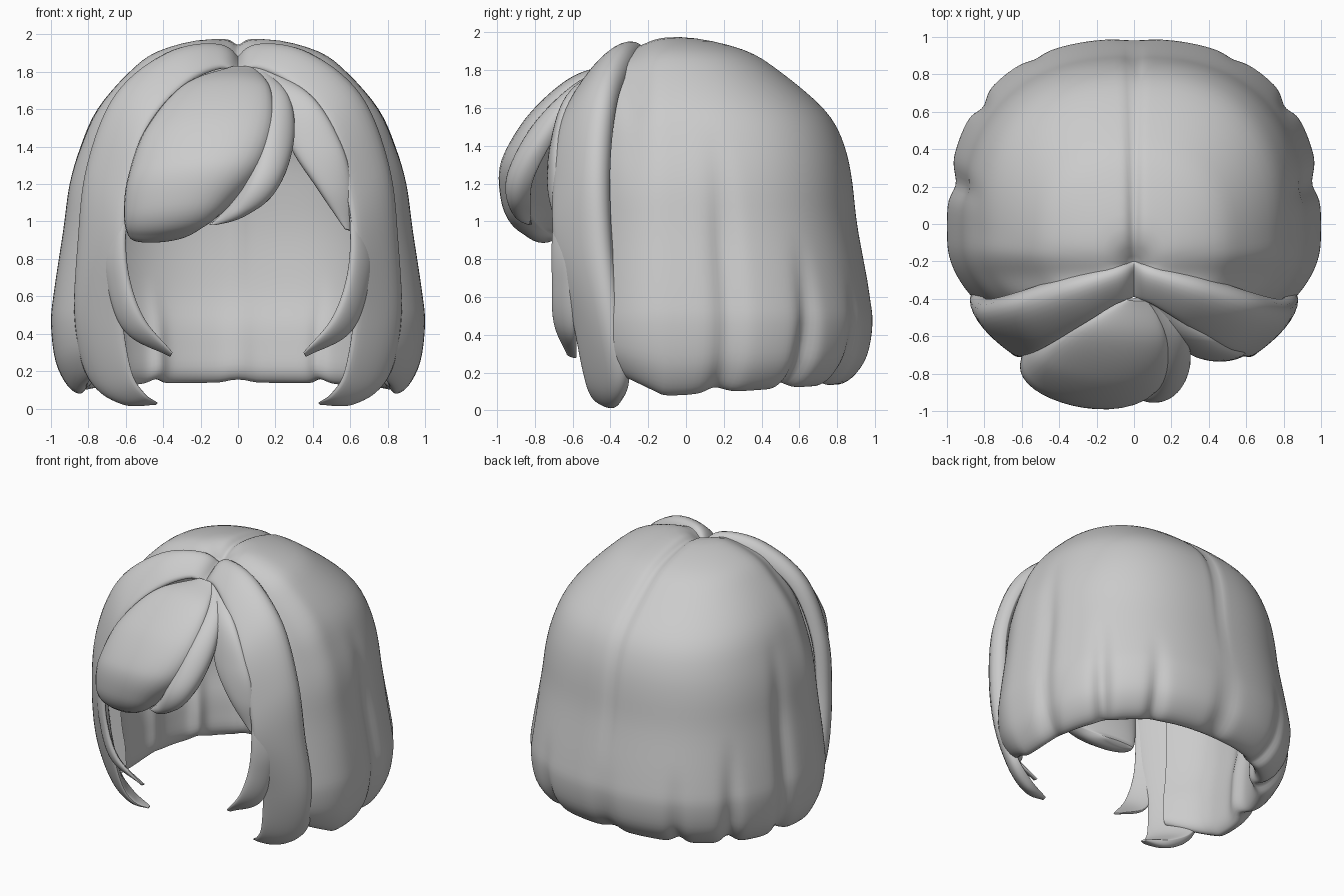
import bpy, bmesh, math
from mathutils import Vector

cube = bpy.data.objects.get("Cube")
if cube:
    bpy.data.objects.remove(cube, do_unlink=True)

grey = bpy.data.materials.new("hair_grey")
grey.use_nodes = True
GREY = (0.6, 0.6, 0.6, 1)
grey.diffuse_color = GREY
grey.node_tree.nodes["Principled BSDF"].inputs["Base Color"].default_value = GREY


def spline(points, steps):
    """Catmull-Rom interpolation of equal-length tuples."""
    pts = [Vector(p) for p in points]
    pts = [2 * pts[0] - pts[1]] + pts + [2 * pts[-1] - pts[-2]]
    out = []
    for a, b, c, d in zip(pts, pts[1:], pts[2:], pts[3:]):
        for i in range(steps):
            t = i / steps
            out.append(0.5 * (2 * b + (c - a) * t + (2 * a - 5 * b + 4 * c - d) * t * t
                              + (3 * b - a - 3 * c + d) * t ** 3))
    out.append(pts[-2])
    return out


def loft(name, rings, closed_ring=True):
    """Skin a list of equal rings and cap both ends."""
    bm = bmesh.new()
    grid = [[bm.verts.new(p) for p in ring] for ring in rings]
    n = len(grid[0])
    for r0, r1 in zip(grid, grid[1:]):
        for j in range(n if closed_ring else n - 1):
            k = (j + 1) % n
            bm.faces.new((r0[j], r0[k], r1[k], r1[j]))
    bm.faces.new(grid[0])
    bm.faces.new(grid[-1])
    bmesh.ops.remove_doubles(bm, verts=bm.verts, dist=0.0005)
    bmesh.ops.recalc_face_normals(bm, faces=bm.faces)
    mesh = bpy.data.meshes.new(name)
    bm.to_mesh(mesh)
    bm.free()
    mesh.materials.append(grey)
    obj = bpy.data.objects.new(name, mesh)
    bpy.context.collection.objects.link(obj)
    bpy.ops.object.select_all(action='DESELECT')
    obj.select_set(True)
    bpy.context.view_layer.objects.active = obj
    bpy.ops.object.shade_smooth_by_angle(angle=math.radians(50))


def lock(name, rows, side=1, across=14, skew=0.0):
    """Hair lock: each row is (edge A, edge B, outward bulge); skew fattens edge A."""
    flat = spline([(*a, *b, h) for a, b, h in rows], 8)
    rings = []
    for i, row in enumerate(flat):
        a, b, h = Vector(row[:3]), Vector(row[3:6]), max(row[6], 0.004)
        before, after = flat[max(i - 1, 0)], flat[min(i + 1, len(flat) - 1)]
        run = Vector(after[:3]) + Vector(after[3:6]) - Vector(before[:3]) - Vector(before[3:6])
        out = run.cross(b - a).normalized()
        if out.dot((a + b) / 2 - Vector((0, 0, 0.9))) < 0:
            out.negate()
        ring = []
        for j in range(2 * across):
            ang = math.pi * j / across
            bulge = math.sin(ang)
            fat = h * (1 + skew * math.cos(ang))
            depth = fat * bulge ** 0.7 if bulge > 0 else 0.3 * h * bulge
            p = a.lerp(b, 0.5 - 0.5 * math.cos(ang)) + out * depth
            ring.append((p.x * side, p.y, p.z))
        rings.append(ring)
    loft(name, rings)


# Back shell: profile (reach, height) down the outside, under the hem, up the head cavity
profile = spline([(0, 1.92), (.17, 1.975), (.43, 1.91), (.59, 1.79), (.75, 1.6), (.84, 1.4),
                  (.9, 1.2), (.935, .95), (.985, .62), (1, .45), (.975, .25), (.91, .12),
                  (.84, .08), (.8, .15), (.8, .3), (.81, .45), (.84, .65), (.85, .95),
                  (.82, 1.2), (.76, 1.4), (.66, 1.57), (.5, 1.72), (.3, 1.82), (0, 1.85)], 4)
CROWN = Vector((0, -0.22))
# Grooves between lobes: (angle, depth, width, height where it fades out)
grooves = [(10, .035, 4, 1.2), (37, .04, 4, .6), (62, .03, 3.5, .4), (90, .02, 3, .4)]
grooves += [(180 - a, d, w, z) for a, d, w, z in grooves[:3]]


def outline(deg):
    c, s = math.cos(math.radians(deg)), math.sin(math.radians(deg))
    x = math.copysign(abs(c) ** 0.83, c)
    y = 0.99 * math.copysign(abs(s) ** 0.83, s)
    return Vector((x * (1 - 1.1 * max(0, -y - 0.1) ** 2), y))


rings = []
for i in range(155):
    deg = -25 + 230 * i / 154
    rim, ring = outline(deg), []
    for s, z in profile:
        cut, lift = 0, 0
        for a, d, w, top in grooves:
            g = math.exp(-((deg - a) / w) ** 2)
            cut += d * g * min(1, max(0, (top + 0.3 - z) / 0.6))
            lift += d * g
        low = max(0, 1 - z / 0.5)
        high = min(1, max(0, z - 0.6))
        # Fuller crown towards the back
        full = 0.05 * max(0, rim.y) * math.exp(-((z - 1.5) / 0.25) ** 2)
        p = CROWN + (rim - CROWN) * s * (1 - cut + full)
        z += low * (lift + 0.07 * max(0, rim.y))
        z += low * 0.12 * max(0, -rim.y - 0.1) / 0.25
        # Centre parting over the top, and a dip where the front locks sit
        part = math.exp(-(p.x / 0.035) ** 2) * high
        z -= 0.035 * part * (1 - s) + 0.05 * high * math.exp(-((p.y + 0.28) / 0.1) ** 2)
        p.y -= 0.03 * part * s
        ring.append((p.x, p.y, z))
    rings.append(ring)
loft("back_hair_shell", rings, closed_ring=False)

# Framing locks on both sides of the face
side_rows = [((0, -.2, 1.87), (0, -.39, 1.79), .02),
             ((.12, -.22, 1.89), (.1, -.43, 1.82), .07),
             ((.36, -.28, 1.84), (.28, -.54, 1.73), .09),
             ((.61, -.36, 1.65), (.48, -.66, 1.5), .09),
             ((.76, -.4, 1.3), (.58, -.7, 1.15), .085),
             ((.81, -.39, .9), (.62, -.69, .85), .08),
             ((.84, -.34, .5), (.62, -.6, .5), .075),
             ((.79, -.3, .2), (.57, -.54, .2), .06),
             ((.64, -.33, .07), (.5, -.5, .08), .05),
             ((.44, -.4, .03), (.43, -.44, .03), .01)]
tip_rows = [((.66, -.58, 1.25), (.57, -.67, 1.25), .02),
            ((.71, -.58, .9), (.6, -.7, .95), .035),
            ((.7, -.58, .7), (.58, -.7, .7), .04),
            ((.6, -.58, .42), (.5, -.69, .48), .04),
            ((.36, -.58, .28), (.35, -.63, .3), .01)]
for side, label in ((1, "left"), (-1, "right")):
    lock(label + "_side_lock", side_rows, side, skew=0.5)
    lock(label + "_inner_tip", tip_rows, side)

# Swept fringe
lock("main_fringe", [((-.04, -.4, 1.82), (.1, -.4, 1.81), .02),
                     ((-.31, -.54, 1.7), (.18, -.6, 1.69), .08),
                     ((-.5, -.64, 1.46), (.2, -.74, 1.48), .17),
                     ((-.58, -.68, 1.22), (.13, -.82, 1.26), .23),
                     ((-.6, -.7, 1.04), (-.03, -.85, 1.09), .19),
                     ((-.59, -.7, .95), (-.18, -.79, .98), .11),
                     ((-.56, -.68, .91), (-.36, -.7, .92), .02)], across=18)
lock("second_fringe", [((.06, -.4, 1.81), (.14, -.42, 1.81), .02),
                       ((.14, -.61, 1.66), (.27, -.58, 1.66), .05),
                       ((.12, -.8, 1.45), (.29, -.7, 1.45), .08),
                       ((.04, -.88, 1.22), (.23, -.82, 1.22), .1),
                       ((-.06, -.86, 1.07), (.09, -.83, 1.08), .08),
                       ((-.15, -.82, .98), (-.12, -.82, 1), .01)])
lock("left_fringe", [((.06, -.41, 1.81), (.2, -.44, 1.8), .02),
                     ((.22, -.58, 1.64), (.42, -.6, 1.64), .05),
                     ((.28, -.66, 1.4), (.56, -.66, 1.4), .06),
                     ((.42, -.7, 1.18), (.61, -.66, 1.18), .05),
                     ((.57, -.68, .96), (.6, -.66, .95), .01)])
